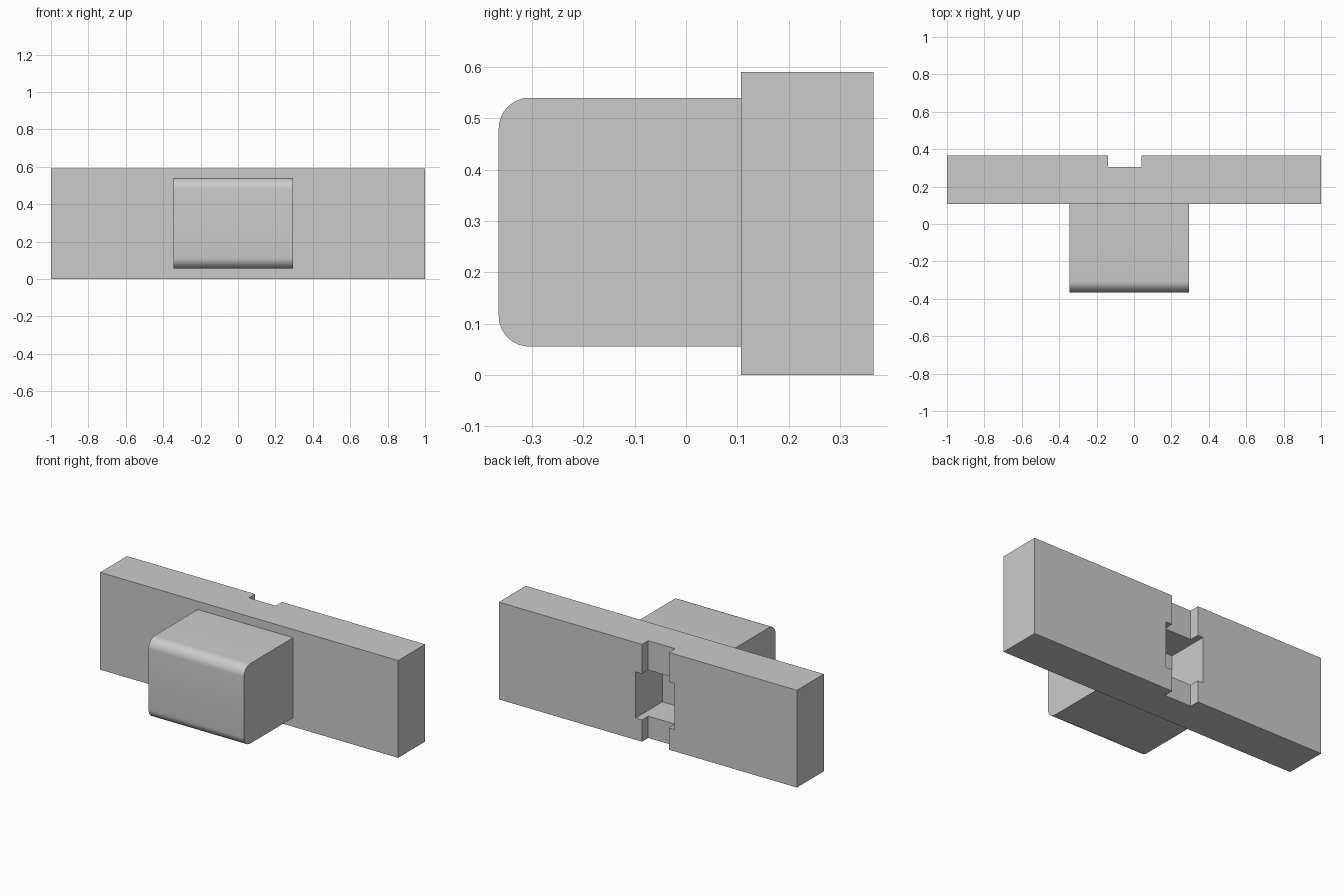
import bpy
import bmesh
from math import radians

if "Cube" in bpy.data.objects:
    bpy.data.objects.remove(bpy.data.objects["Cube"], do_unlink=True)

# Single plain grey
grey = bpy.data.materials.new("light_grey")
grey.use_nodes = True
colour = (0.6, 0.6, 0.6, 1)
grey.diffuse_color = colour
grey.node_tree.nodes["Principled BSDF"].inputs["Base Color"].default_value = colour


def box(name, low, high):
    """Box spanning two opposite corners."""
    bm = bmesh.new()
    bmesh.ops.create_cube(bm, size=1)
    for v in bm.verts:
        v.co = [b if c > 0 else a for a, b, c in zip(low, high, v.co)]
    mesh = bpy.data.meshes.new(name)
    bm.to_mesh(mesh)
    bm.free()
    mesh.materials.append(grey)
    obj = bpy.data.objects.new(name, mesh)
    bpy.context.collection.objects.link(obj)
    return obj


def activate(obj):
    bpy.ops.object.select_all(action='DESELECT')
    obj.select_set(True)
    bpy.context.view_layer.objects.active = obj


def cut(target, cutter):
    mod = target.modifiers.new("cut", 'BOOLEAN')
    mod.operation = 'DIFFERENCE'
    mod.solver = 'EXACT'
    mod.object = cutter
    activate(target)
    bpy.ops.object.modifier_apply(modifier=mod.name)
    bpy.data.objects.remove(cutter, do_unlink=True)


# Long back plate with a shallow vertical groove and a window through to the block
plate = box("back_plate", (-1, 0.107, 0), (1, 0.365, 0.59))
cut(plate, box("groove_cutter", (-0.14, 0.305, -0.1), (0.04, 0.5, 0.7)))
cut(plate, box("window_cutter", (-0.177, 0.05, 0.132), (0.083, 0.5, 0.412)))

# Front block with rounded upper and lower front edges
block = box("front_block", (-0.345, -0.365, 0.055), (0.295, 0.107, 0.54))
bm = bmesh.new()
bm.from_mesh(block.data)
front_edges = [e for e in bm.edges
               if all(v.co.y < 0 for v in e.verts)
               and abs(e.verts[0].co.z - e.verts[1].co.z) < 0.01]
bmesh.ops.bevel(bm, geom=front_edges, offset=0.06, segments=8,
                profile=0.5, affect='EDGES')
bm.to_mesh(block.data)
bm.free()
activate(block)
bpy.ops.object.shade_smooth_by_angle(angle=radians(30))
